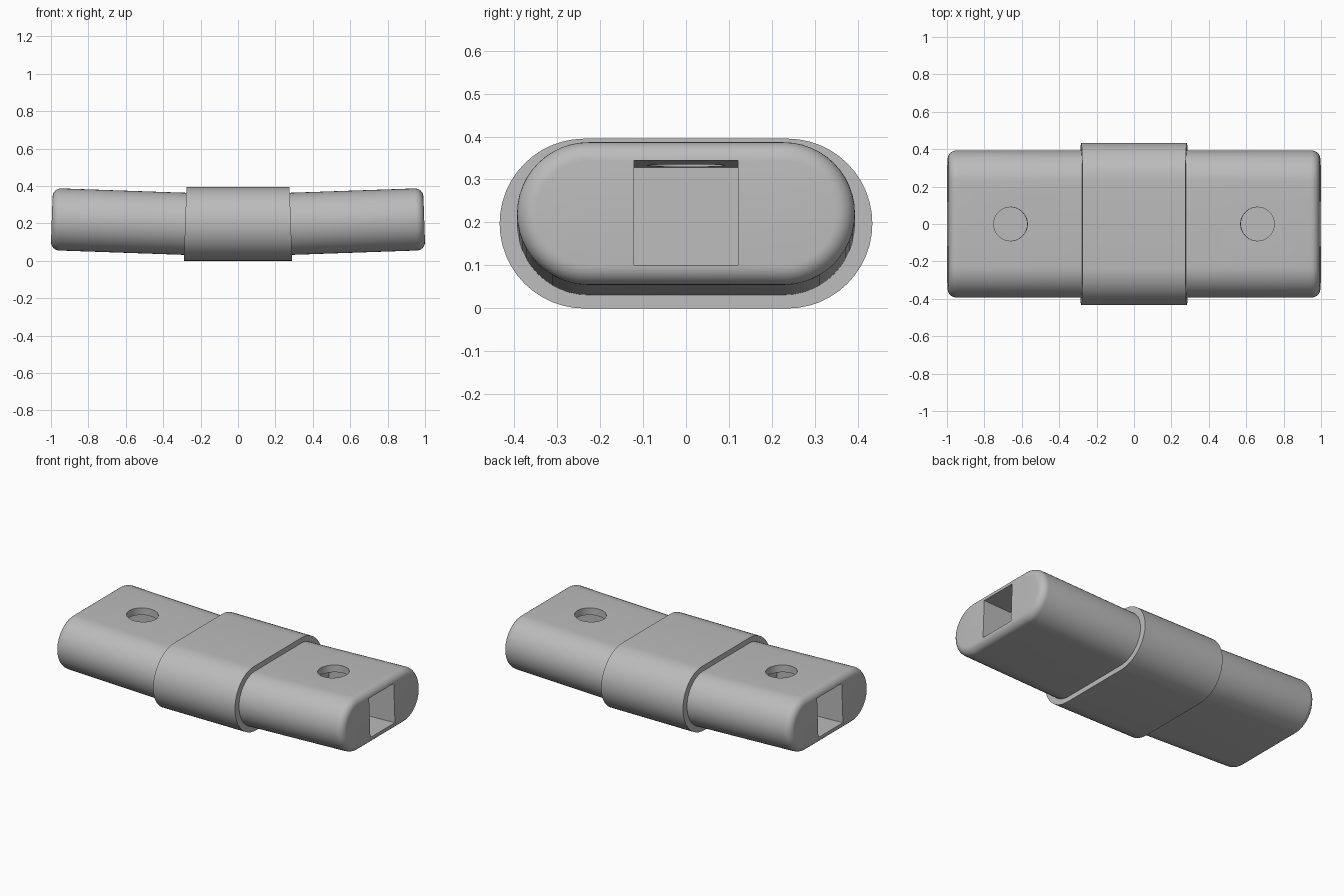
import bpy, bmesh
from math import sin, cos, tan, pi, radians
from mathutils import Matrix

cube = bpy.data.objects.get("Cube")
if cube:
    bpy.data.objects.remove(cube, do_unlink=True)

TILT = radians(2)
MID_Z = 0.1975      # height of the centre line at the collar
ARM_START = 0.285   # where each arm leaves the collar
ARM_LENGTH = 0.711
STEPS = 24

grey = bpy.data.materials.new("plain grey")
grey.use_nodes = True
grey.diffuse_color = (0.5, 0.5, 0.5, 1)
grey.node_tree.nodes["Principled BSDF"].inputs["Base Color"].default_value = (0.5, 0.5, 0.5, 1)


def stadium(flat, radius):
    """Points (y, z) of an oblong with round ends."""
    pts = []
    for side, start in ((1, -pi / 2), (-1, pi / 2)):
        for i in range(STEPS + 1):
            a = start + pi * i / STEPS
            pts.append((side * flat + radius * cos(a), radius * sin(a)))
    return pts


def loft(name, rings):
    """Skin rings of equal point count and cap both ends."""
    bm = bmesh.new()
    loops = [[bm.verts.new(p) for p in ring] for ring in rings]
    for a, b in zip(loops, loops[1:]):
        for i in range(len(a)):
            j = (i + 1) % len(a)
            bm.faces.new((a[i], a[j], b[j], b[i]))
    bm.faces.new(loops[0])
    bm.faces.new(loops[-1])
    bmesh.ops.recalc_face_normals(bm, faces=bm.faces)
    mesh = bpy.data.meshes.new(name)
    bm.to_mesh(mesh)
    bm.free()
    obj = bpy.data.objects.new(name, mesh)
    bpy.context.collection.objects.link(obj)
    mesh.materials.append(grey)
    return obj


def select(obj):
    bpy.ops.object.select_all(action="DESELECT")
    obj.select_set(True)
    bpy.context.view_layer.objects.active = obj


def cut(obj, cutter):
    """Subtract the cutter for good, then remove it."""
    cutter.data.materials.clear()
    cutter.data.materials.append(grey)
    mod = obj.modifiers.new("cut", "BOOLEAN")
    mod.operation = "DIFFERENCE"
    mod.solver = "EXACT"
    mod.object = cutter
    select(obj)
    bpy.ops.object.modifier_apply(modifier=mod.name)
    bpy.data.objects.remove(cutter, do_unlink=True)


def smooth(obj):
    select(obj)
    bpy.ops.object.shade_smooth_by_angle(angle=radians(30))


# Collar, with end faces square to the tilted arms
outline = stadium(0.236, MID_Z)
collar = loft("collar", [
    [(s * (0.2825 - z * tan(TILT)), y, z + MID_Z) for y, z in outline]
    for s in (-1, 1)])
smooth(collar)


# Arm along local x, with a rounded outer end
def make_arm(name, turn):
    flat, radius, rounding = 0.227, 0.166, 0.045
    stations = [(-0.1, radius)]
    for i in range(9):
        a = pi / 2 * i / 8
        stations.append((ARM_LENGTH - rounding * (1 - sin(a)),
                         radius - rounding * (1 - cos(a))))
    arm = loft(name, [[(x, y, z) for y, z in stadium(flat, r)] for x, r in stations])

    # Square socket in the end
    depth = 0.45
    bpy.ops.mesh.primitive_cube_add(size=1, location=(ARM_LENGTH - depth / 2 + 0.05, 0, 0))
    socket = bpy.context.object
    socket.scale = (depth + 0.1, 0.243, 0.243)
    cut(arm, socket)

    # Round hole from the top into the socket
    bpy.ops.mesh.primitive_cylinder_add(vertices=48, radius=0.09, depth=0.25,
                                        location=(0.381, 0, 0.145))
    cut(arm, bpy.context.object)

    smooth(arm)
    arm.data.transform(
        Matrix.Rotation(turn, 4, "Z")
        @ Matrix.Translation((ARM_START, 0, MID_Z))
        @ Matrix.Rotation(-TILT, 4, "Y"))


make_arm("left_arm", 0)
make_arm("right_arm", pi)
